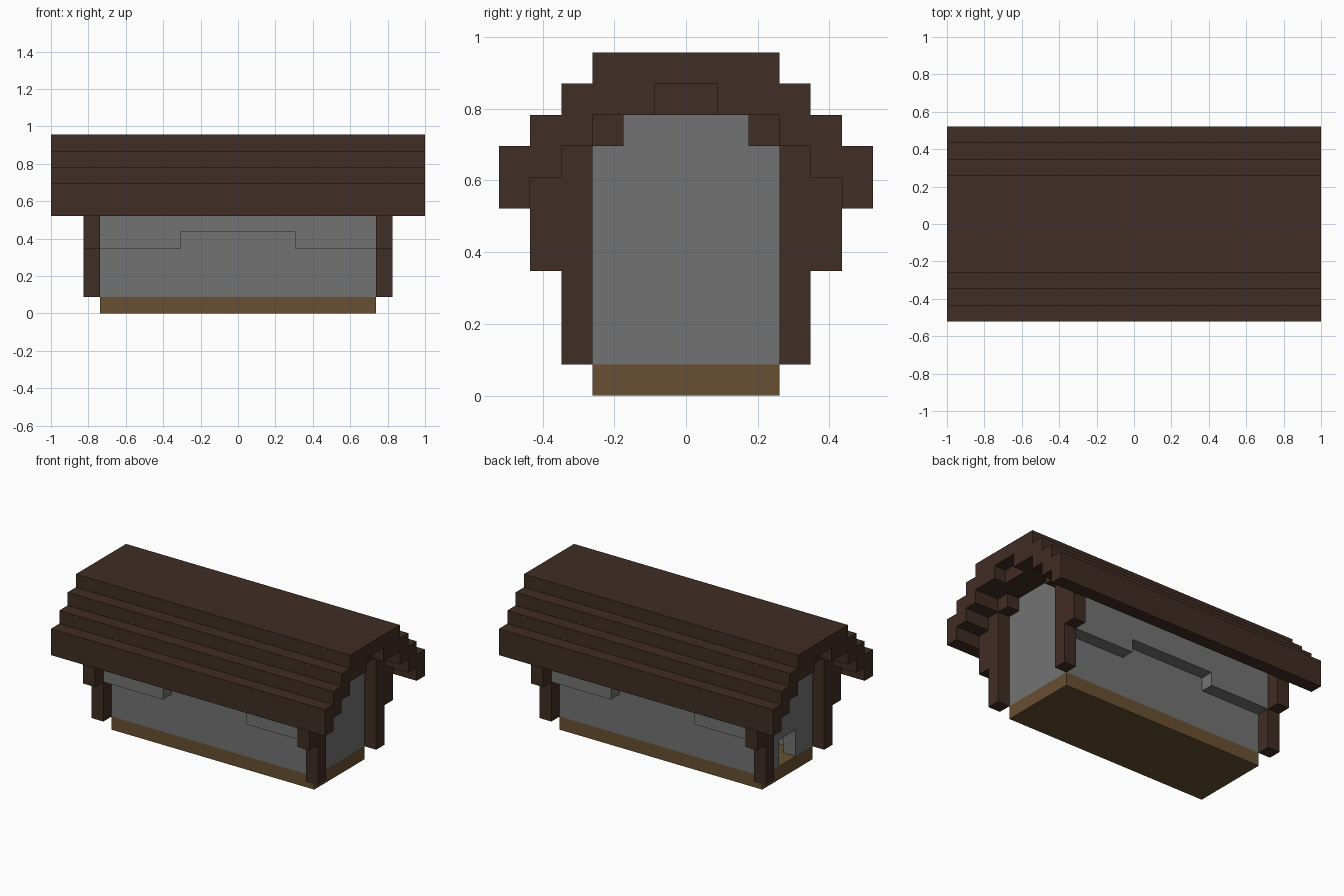
import bpy
import bmesh
from mathutils import Vector

U = 2 / 23  # size of one block

cube = bpy.data.objects.get("Cube")
if cube:
    bpy.data.objects.remove(cube, do_unlink=True)


def material(name, color):
    mat = bpy.data.materials.new(name)
    mat.use_nodes = True
    mat.diffuse_color = (*color, 1)
    mat.node_tree.nodes["Principled BSDF"].inputs["Base Color"].default_value = (*color, 1)
    return mat


dark_wood = material("dark wood", (0.051, 0.026, 0.018))
grey_stone = material("grey stone", (0.171, 0.171, 0.171))
plank = material("floor plank", (0.138, 0.080, 0.032))


def extrude(name, profile, axis, start, end, mat):
    """Extrude a profile, (y, z) along X or (x, z) along Y, in block units."""
    bm = bmesh.new()

    def place(p):
        return Vector((start, *p) if axis == "X" else (p[0], start, p[1])) * U

    face = bm.faces.new([bm.verts.new(place(p)) for p in profile])
    out = bmesh.ops.extrude_face_region(bm, geom=[face])
    verts = [v for v in out["geom"] if isinstance(v, bmesh.types.BMVert)]
    step = (end - start) * U
    bmesh.ops.translate(bm, verts=verts, vec=(step, 0, 0) if axis == "X" else (0, step, 0))
    bmesh.ops.recalc_face_normals(bm, faces=bm.faces)
    mesh = bpy.data.meshes.new(name)
    bm.to_mesh(mesh)
    bm.free()
    mesh.materials.append(mat)
    obj = bpy.data.objects.new(name, mesh)
    bpy.context.collection.objects.link(obj)
    return obj


def mirrored(half):
    """Complete a half profile across its vertical centre line."""
    return half + [(-a, b) for a, b in reversed(half)]


def rect(a0, b0, a1, b1):
    return [(a0, b0), (a1, b0), (a1, b1), (a0, b1)]


# Floor
extrude("floor", rect(-3, 0, 3, 1), "X", -8.5, 8.5, plank)

# Stepped roof, with a notch under the ridge at both ends
outer = [(3, 11), (3, 10), (4, 10), (4, 9), (5, 9), (5, 8), (6, 8), (6, 6)]
inner = [(5, 6), (5, 7), (4, 7), (4, 8), (3, 8), (3, 9)]
notch = [(1, 9), (1, 10)]
extrude("roof", mirrored(outer + inner), "X", -10.5, 10.5, dark_wood)
for side, name in ((1, "left"), (-1, "right")):
    extrude(name + "_roof_end", mirrored(outer + inner + notch), "X",
            side * 10.5, side * 11.5, dark_wood)

# End walls, the right one with a small doorway
gable = [(2, 9), (2, 8), (3, 8), (3, 1)]
doorway = [(1, 1), (1, 3)]
extrude("left_end_wall", mirrored(gable), "X", 7.5, 8.5, grey_stone)
extrude("right_end_wall", mirrored(gable + doorway), "X", -8.5, -7.5, grey_stone)

# Long walls and the overhanging upper walls
overhang = mirrored([(8.5, 8), (8.5, 4), (3.5, 4), (3.5, 5)])
for side, name in ((-1, "front"), (1, "back")):
    extrude(name + "_wall", rect(-7.5, 1, 7.5, 5), "Y", side * 2, side * 3, grey_stone)
    extrude(name + "_upper_wall", overhang, "Y", side * 3, side * 4, grey_stone)

# Corner posts: post, outer bracket and inner bracket in one profile
post = [(3, 1), (4, 1), (4, 4), (5, 4), (5, 7), (4, 7), (4, 8), (3, 8)]
inner_bracket = rect(2, 8, 3, 9)
for sx, end in ((1, "left"), (-1, "right")):
    for sy, face in ((-1, "front"), (1, "back")):
        for part, shape in (("post", post), ("bracket", inner_bracket)):
            extrude(f"{face}_{end}_{part}", [(sy * y, z) for y, z in shape],
                    "X", sx * 8.5, sx * 9.5, dark_wood)
